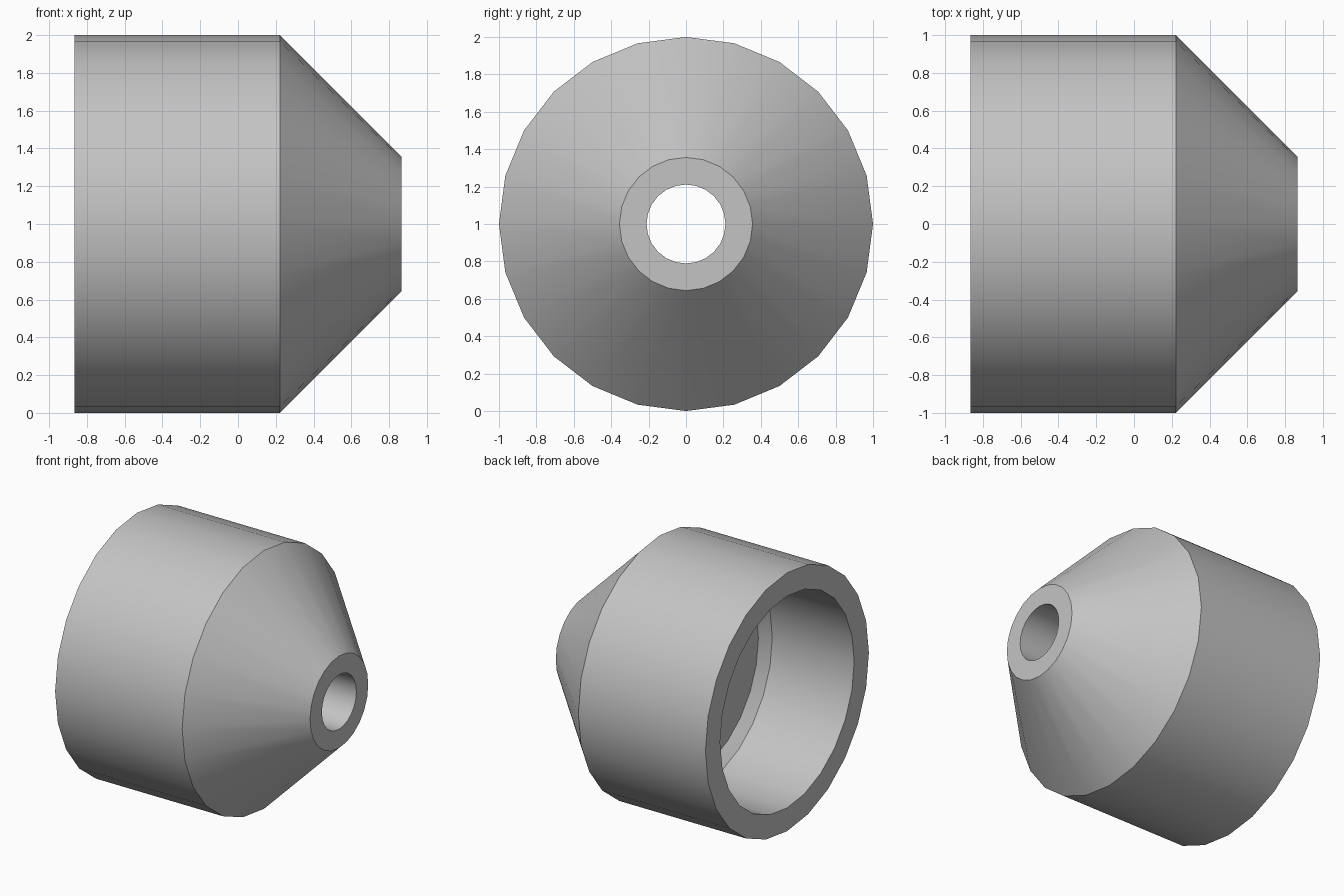
import bpy
import bmesh
import math
from mathutils import Vector

cube = bpy.data.objects.get("Cube")
if cube:
    bpy.data.objects.remove(cube, do_unlink=True)

SIDES = 24

# Plain grey material
grey = bpy.data.materials.new("plain grey")
grey.use_nodes = True
colour = (0.55, 0.55, 0.55, 1.0)
grey.diffuse_color = colour
grey.node_tree.nodes["Principled BSDF"].inputs["Base Color"].default_value = colour


def lathe(name, profile, material):
    """Spin a closed (x, radius) profile around the x axis."""
    bm = bmesh.new()
    verts = [bm.verts.new((x, 0, r)) for x, r in profile]
    edges = [bm.edges.new((v, verts[(i + 1) % len(verts)])) for i, v in enumerate(verts)]
    bmesh.ops.spin(bm, geom=verts + edges, cent=Vector(), axis=Vector((1, 0, 0)),
                   angle=math.tau, steps=SIDES, use_merge=True)
    bmesh.ops.remove_doubles(bm, verts=bm.verts, dist=0.0001)
    bmesh.ops.recalc_face_normals(bm, faces=bm.faces)
    mesh = bpy.data.meshes.new(name)
    bm.to_mesh(mesh)
    bm.free()
    mesh.materials.append(material)
    obj = bpy.data.objects.new(name, mesh)
    bpy.context.collection.objects.link(obj)
    return obj


# Hollow body: cylinder, cone nose, through bore and chamfered socket
body = lathe("hollow_cone_body", [
    (-0.866, 1.0), (0.222, 1.0),      # outer cylinder
    (0.866, 0.356), (0.866, 0.211),   # cone and nose ring
    (-0.095, 0.211), (-0.095, 0.75),  # bore and socket floor
    (-0.165, 0.82), (-0.866, 0.82),   # chamfer and socket wall
], grey)
body.location.z = 1.0

bpy.ops.object.select_all(action="DESELECT")
body.select_set(True)
bpy.context.view_layer.objects.active = body
bpy.ops.object.shade_smooth_by_angle(angle=math.radians(30))
